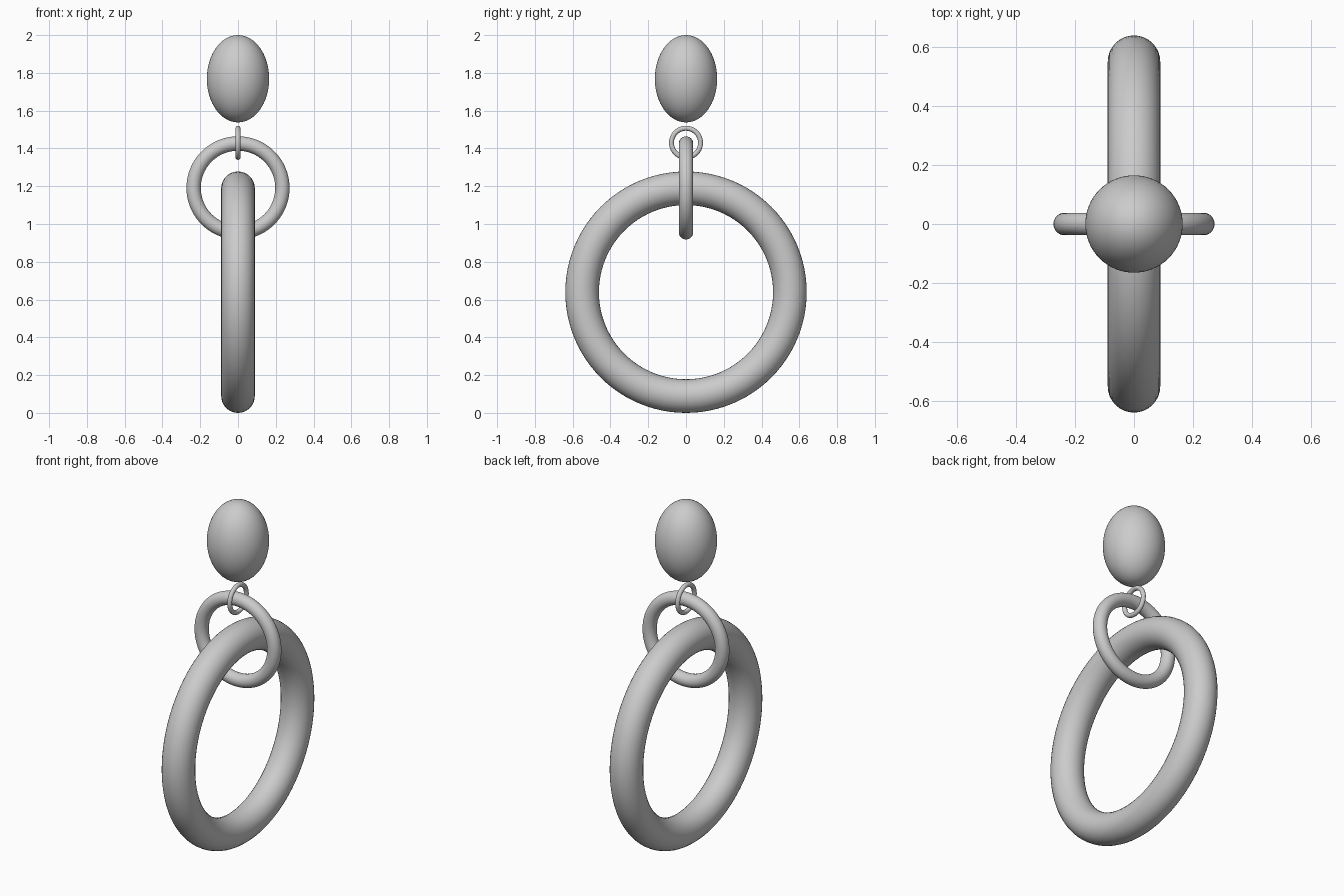
import bpy
import math

if "Cube" in bpy.data.objects:
    bpy.data.objects.remove(bpy.data.objects["Cube"])

grey = bpy.data.materials.new("light_grey")
grey.diffuse_color = (0.6, 0.6, 0.6, 1)
grey.use_nodes = True
grey.node_tree.nodes["Principled BSDF"].inputs["Base Color"].default_value = grey.diffuse_color


def finish(name):
    obj = bpy.context.object
    obj.name = name
    obj.data.materials.append(grey)
    bpy.ops.object.shade_smooth()
    return obj


def ring(name, z, major, minor, rotation):
    bpy.ops.mesh.primitive_torus_add(
        major_segments=96, minor_segments=32, major_radius=major,
        minor_radius=minor, location=(0, 0, z), rotation=rotation)
    return finish(name)


FACING_FRONT = (math.pi / 2, 0, 0)
FACING_SIDE = (0, math.pi / 2, 0)

# Hanging rings, alternating in direction so they interlink
ring("large_hoop", 0.639, 0.55, 0.089, FACING_SIDE)
ring("middle_ring", 1.191, 0.235, 0.038, FACING_FRONT)
ring("small_link", 1.43, 0.077, 0.013, FACING_SIDE)

# Oval bead at the top
bpy.ops.mesh.primitive_uv_sphere_add(segments=64, ring_count=32, radius=1,
                                     location=(0, 0, 1.769))
bead = bpy.context.object
bead.scale = (0.165, 0.165, 0.231)
bpy.ops.object.transform_apply(location=False, rotation=False, scale=True)
finish("oval_bead")
